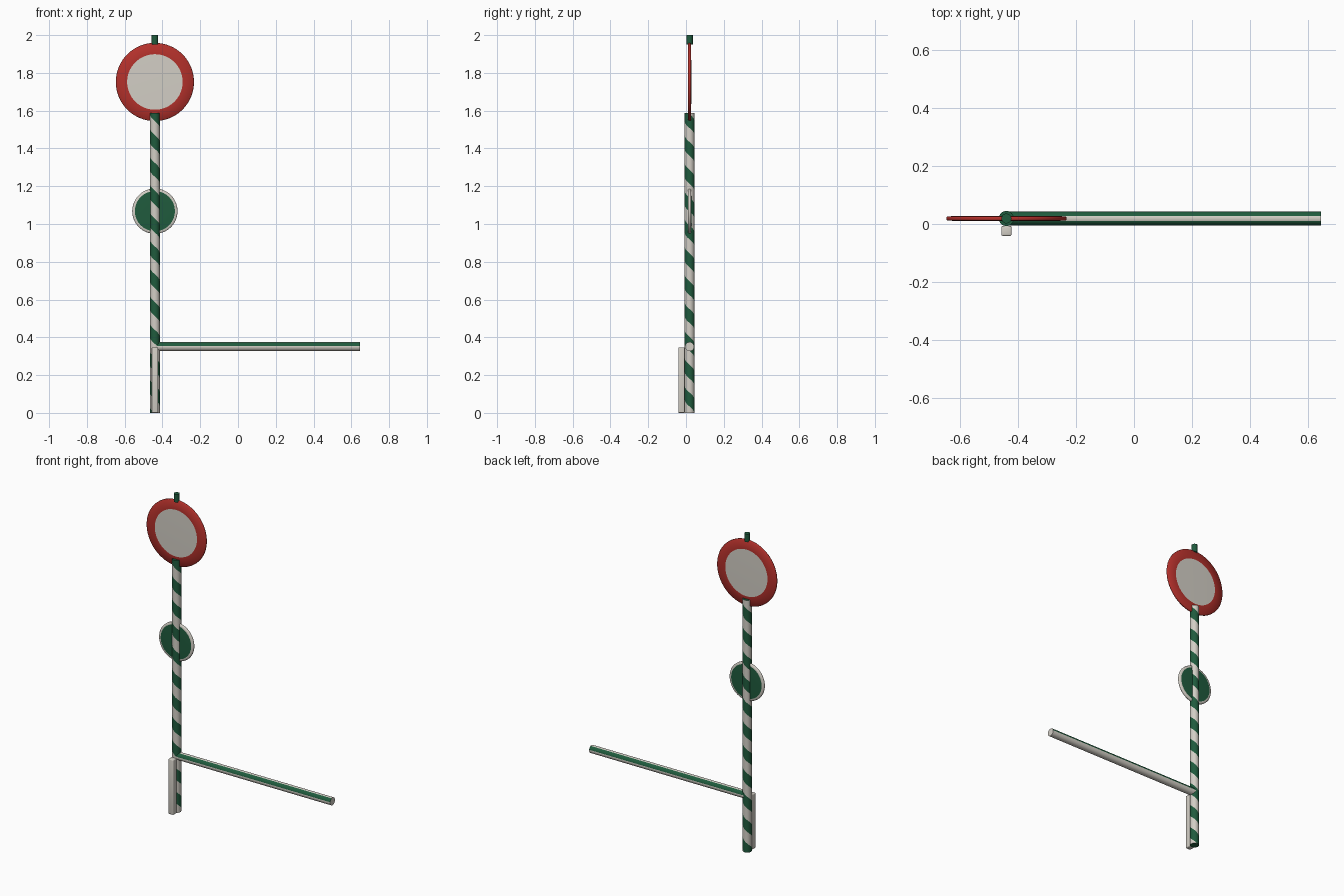
import bpy, bmesh, math
from mathutils import Matrix

if "Cube" in bpy.data.objects:
    bpy.data.objects.remove(bpy.data.objects["Cube"])

PX, PY = -0.44, 0.019          # axis of the upright pole


def material(name, rgb):
    m = bpy.data.materials.new(name)
    m.diffuse_color = (*rgb, 1)
    m.use_nodes = True
    m.node_tree.nodes["Principled BSDF"].inputs["Base Color"].default_value = m.diffuse_color
    return m


WHITE = material("off_white", (0.65, 0.62, 0.56))
GREEN = material("dark_green", (0.014, 0.105, 0.047))
RED = material("signal_red", (0.45, 0.030, 0.024))


def finish(bm, name, mats, angle=40):
    bmesh.ops.remove_doubles(bm, verts=bm.verts[:], dist=1e-5)
    bmesh.ops.recalc_face_normals(bm, faces=bm.faces[:])
    me = bpy.data.meshes.new(name)
    bm.to_mesh(me)
    bm.free()
    for m in mats:
        me.materials.append(m)
    ob = bpy.data.objects.new(name, me)
    bpy.context.collection.objects.link(ob)
    bpy.ops.object.select_all(action='DESELECT')
    ob.select_set(True)
    bpy.context.view_layer.objects.active = ob
    bpy.ops.object.shade_smooth_by_angle(angle=math.radians(angle))
    return ob


def cylinder(bm, r, length, n=32):
    """Cylinder on z, centred on the origin."""
    bmesh.ops.create_cone(bm, cap_ends=True, segments=n, radius1=r, radius2=r, depth=length)


def spiral_pole(name, r, height, pitch, phase, n=32):
    """Column cut along a helix into alternating green and white bands."""
    bm = bmesh.new()
    half = pitch / 2
    rings = [[], []]

    def point(j, z):
        a = -math.pi + 2 * math.pi * j / n
        return bm.verts.new((PX + r * math.cos(a), PY + r * math.sin(a), z))

    for j in range(n):
        for k in range(-4, int(height / half) + 5):
            z = [[min(max(phase + (k + d) * half - pitch * c / n, 0), height)
                  for d in (0, 1)] for c in (j, j + 1)]
            if z[0][1] - z[0][0] < 1e-5 and z[1][1] - z[1][0] < 1e-5:
                continue
            f = bm.faces.new((point(j, z[0][0]), point(j + 1, z[1][0]),
                              point(j + 1, z[1][1]), point(j, z[0][1])))
            f.material_index = k % 2
    # end caps
    for z in (0, height):
        bm.faces.new([point(j, z) for j in range(n)])
    bmesh.ops.remove_doubles(bm, verts=bm.verts[:], dist=1e-5)
    bmesh.ops.dissolve_degenerate(bm, edges=bm.edges[:], dist=1e-5)
    return finish(bm, name, [GREEN, WHITE])


def round_sign(name, z, radius, inner, mats, n=64):
    """Slightly domed disc facing front and back, with a coloured rim."""
    bm = bmesh.new()
    prof = [(0, -0.0095), (inner * 0.5, -0.0092), (inner, -0.0085), (radius - 0.003, -0.0075),
            (radius, -0.004), (radius, 0.004), (radius - 0.003, 0.0075), (inner, 0.0085),
            (inner * 0.5, 0.0092), (0, 0.0095)]
    vs = [bm.verts.new((PX + x, PY + y, z)) for x, y in prof]
    es = [bm.edges.new(p) for p in zip(vs, vs[1:])]
    bmesh.ops.spin(bm, geom=vs + es, cent=(PX, PY, z), axis=(0, 1, 0),
                   angle=2 * math.pi, steps=n, use_duplicate=False)
    for f in bm.faces:
        c = f.calc_center_median()
        f.material_index = 0 if math.hypot(c.x - PX, c.z - z) < inner else 1
    return finish(bm, name, mats, 80)


# Upright pole with spiral stripes (green band centred at z = 1.434 on the front)
PITCH = 0.1474
spiral_pole("striped_pole", 0.026, 1.588, PITCH, 1.434 - 9 * PITCH, 32)

# Large and small round signs
round_sign("large_sign", 1.752, 0.207, 0.147, [WHITE, RED])
round_sign("small_sign", 1.068, 0.12, 0.106, [GREEN, WHITE])

# Short pin above the large sign
bm = bmesh.new()
cylinder(bm, 0.017, 0.05)
bmesh.ops.translate(bm, verts=bm.verts[:], vec=(PX, PY, 1.975))
finish(bm, "top_pin", [GREEN])

# Horizontal arm with lengthwise stripes chosen by direction around its axis
bm = bmesh.new()
cylinder(bm, 0.024, 1.085, 48)
bm.transform(Matrix.Translation((0.1025, PY, 0.351)) @ Matrix.Rotation(math.pi / 2, 4, 'Y'))
for f in bm.faces:
    c = f.calc_center_median()
    tilt = abs(math.degrees(math.atan2(c.y - PY, c.z - 0.351)))
    f.material_index = 1 if 22 < tilt < 82 and len(f.verts) == 4 else 0
finish(bm, "barrier_arm", [WHITE, GREEN])

# Square post in front of the pole
bm = bmesh.new()
bmesh.ops.create_cube(bm, size=1)
bm.transform(Matrix.Translation((PX, -0.024, 0.1735)) @ Matrix.Diagonal((0.035, 0.034, 0.347, 1)))
bmesh.ops.bevel(bm, geom=bm.edges[:], offset=0.005, segments=3, affect='EDGES', profile=0.5)
finish(bm, "square_post", [WHITE])
